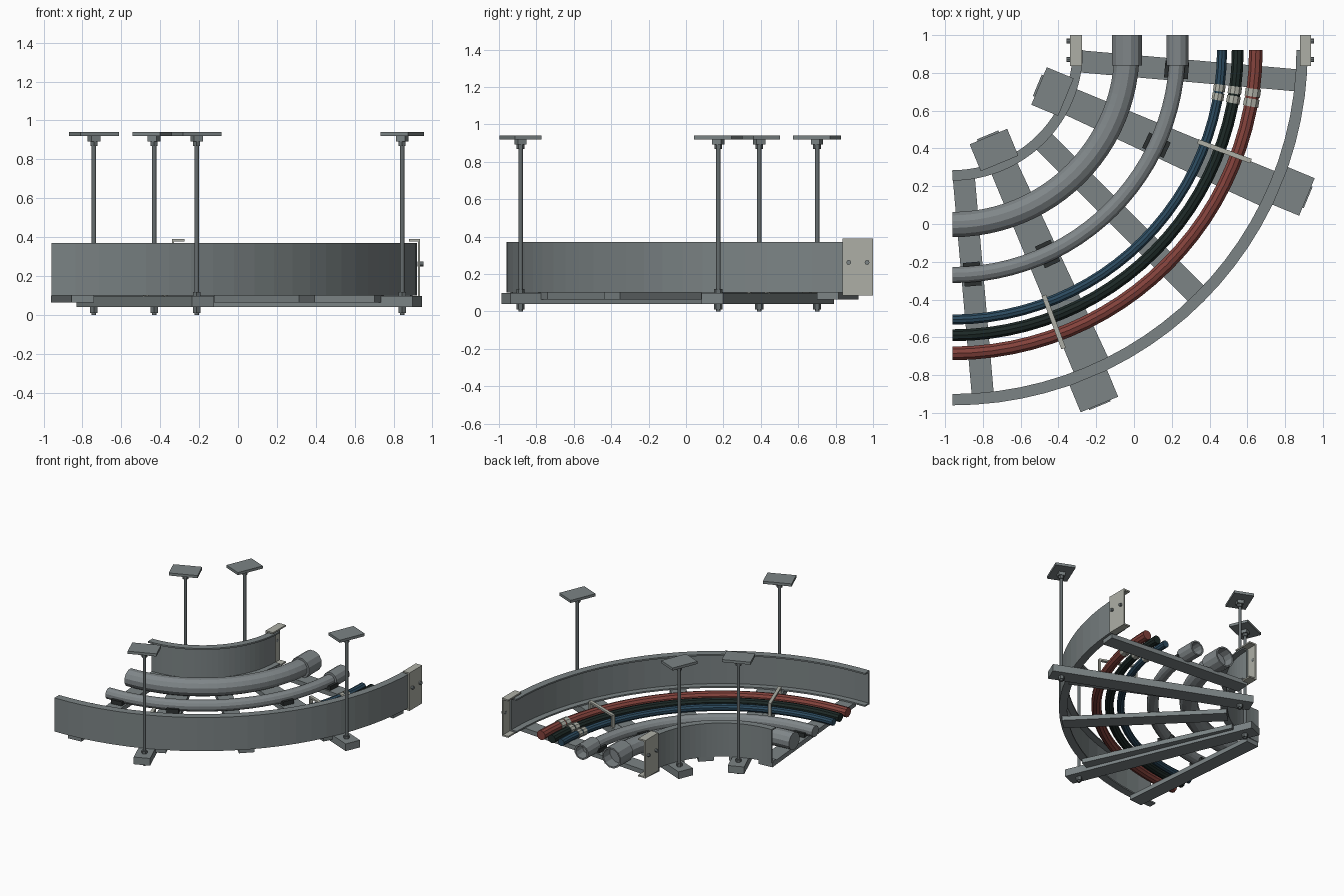
import bpy, bmesh, math
from mathutils import Matrix, Vector

if "Cube" in bpy.data.objects:
    bpy.data.objects.remove(bpy.data.objects["Cube"])

CX, CY = -0.96, 0.92          # centre of the bend
QUARTER = math.pi / 2


def material(name, rgb):
    m = bpy.data.materials.new(name)
    m.diffuse_color = (*rgb, 1)
    m.use_nodes = True
    m.node_tree.nodes["Principled BSDF"].inputs["Base Color"].default_value = m.diffuse_color
    return m


STEEL = material("steel", (0.20, 0.23, 0.235))
CONDUIT = material("conduit_grey", (0.215, 0.24, 0.25))
ROD = material("rod_grey", (0.13, 0.15, 0.155))
PALE = material("pale_zinc", (0.42, 0.43, 0.38))
BLUE = material("cable_blue", (0.025, 0.07, 0.115))
BLACK = material("cable_black", (0.012, 0.022, 0.02))
RED = material("cable_red", (0.23, 0.055, 0.045))
DARK = material("clamp_dark", (0.025, 0.03, 0.03))


def finish(name, bm, mat, smooth=None):
    bmesh.ops.recalc_face_normals(bm, faces=bm.faces)
    me = bpy.data.meshes.new(name)
    bm.to_mesh(me)
    bm.free()
    ob = bpy.data.objects.new(name, me)
    bpy.context.collection.objects.link(ob)
    me.materials.append(mat)
    if smooth:
        bpy.context.view_layer.objects.active = ob
        ob.select_set(True)
        bpy.ops.object.shade_smooth_by_angle(angle=math.radians(smooth))
        ob.select_set(False)
    return ob


def polar(r, phi, z=0):
    return Vector((CX + r * math.cos(phi), CY - r * math.sin(phi), z))


def skin(name, rings, mat, smooth=None):
    """Join closed rings of points into a capped solid."""
    bm = bmesh.new()
    rows = [[bm.verts.new(p) for p in ring] for ring in rings]
    n = len(rows[0])
    for a, b in zip(rows, rows[1:]):
        for i in range(n):
            j = (i + 1) % n
            bm.faces.new((a[i], a[j], b[j], b[i]))
    bm.faces.new(rows[0])
    bm.faces.new(rows[-1][::-1])
    return finish(name, bm, mat, smooth)


def sweep(name, profile, mat, a0=0, a1=QUARTER, n=24, smooth=None):
    """Sweep an (r, z) profile round the bend."""
    return skin(name, [[polar(r, a0 + (a1 - a0) * k / n, z) for r, z in profile]
                       for k in range(n + 1)], mat, smooth)


def circle(r, z, rad, sides):
    return [(r + rad * math.cos(2 * math.pi * (i + .5) / sides),
             z + rad * math.sin(2 * math.pi * (i + .5) / sides)) for i in range(sides)]


def channel(back, lip, z0, z1, t=0.012):
    """C profile: upright web at back, flanges reaching to lip."""
    s = t if lip > back else -t
    return [(back, z0), (lip, z0), (lip, z0 + t), (back + s, z0 + t),
            (back + s, z1 - t), (lip, z1 - t), (lip, z1), (back, z1)]


def radial_box(name, phi, r0, r1, width, z0, z1, mat):
    bm = bmesh.new()
    m = (Matrix.Translation(polar((r0 + r1) / 2, phi, (z0 + z1) / 2))
         @ Matrix.Rotation(-phi, 4, 'Z')
         @ Matrix.Diagonal((r1 - r0, width, z1 - z0, 1)))
    bmesh.ops.create_cube(bm, size=1, matrix=m)
    return finish(name, bm, mat)


def cylinder(name, centre, rad, length, sides, mat, axis='Z', smooth=None):
    bm = bmesh.new()
    rot = Matrix.Rotation(QUARTER, 4, 'Y') if axis == 'X' else Matrix()
    bmesh.ops.create_cone(bm, cap_ends=True, segments=sides, radius1=rad, radius2=rad,
                          depth=length, matrix=Matrix.Translation(centre) @ rot)
    return finish(name, bm, mat, smooth)


# Curved side rails
sweep("outer_rail", channel(1.88, 1.82, 0.10, 0.37), STEEL)
sweep("inner_rail", channel(0.635, 0.69, 0.10, 0.37), STEEL)

# Splice plates and their bolts at the rail ends
for side, back, lip, out in (("outer", 0.937, 0.88, 1), ("inner", -0.34, -0.275, -1)):
    prof = channel(back, lip, 0.085, 0.39)
    skin(side + "_splice_plate", [[(x, y, z) for x, z in prof] for y in (0.837, 1.0)], PALE)
    for y in (0.87, 0.968):
        cylinder(side + "_splice_bolt", (back + out * 0.002, y, 0.262), 0.013, 0.03, 8,
                 STEEL, 'X')

# Rungs across the tray
for deg in (5, 25, 45, 65, 85):
    radial_box("rung", math.radians(deg), 0.64, 1.86, 0.117, 0.065, 0.101, STEEL)

# Support struts with hanger rods, nuts and ceiling plates
for deg in (22.5, 67.5):
    phi = math.radians(deg)
    radial_box("support_strut", phi, 0.485, 2.037, 0.122, 0.04, 0.098, STEEL)
    for r in (0.572, 1.953):
        p = polar(r, phi)
        cylinder("hanger_rod", p + Vector((0, 0, 0.465)), 0.0125, 0.93, 10, ROD, smooth=40)
        cylinder("lower_nut", p + Vector((0, 0, 0.026)), 0.022, 0.03, 6, ROD)
        cylinder("strut_nut", p + Vector((0, 0, 0.108)), 0.022, 0.022, 6, ROD)
        cylinder("upper_nut", p + Vector((0, 0, 0.884)), 0.021, 0.03, 6, ROD)
        radial_box("rod_coupling", phi, r - 0.025, r + 0.025, 0.05, 0.892, 0.92, STEEL)
        radial_box("ceiling_plate", phi, r - 0.077, r + 0.077, 0.215, 0.919, 0.94, STEEL)

# Conduits with hollow sockets at the back end
for name, r, rad, sock in (("large_conduit", 0.923, 0.069, 0.083),
                           ("small_conduit", 1.19, 0.044, 0.061)):
    z = 0.1 + rad
    sweep(name, circle(r, z, rad, 12), CONDUIT)
    bm = bmesh.new()
    rings = []
    for y, q in ((0.84, rad * 0.95), (0.84, sock), (1.0, sock), (1.0, sock - 0.012),
                 (0.9, sock - 0.012)):
        rings.append([bm.verts.new((CX + x, y, h)) for x, h in circle(r, z, q, 12)])
    for a, b in zip(rings, rings[1:]):
        for i in range(12):
            bm.faces.new((a[i], a[(i + 1) % 12], b[(i + 1) % 12], b[i]))
    bm.faces.new(rings[0])
    bm.faces.new(rings[-1])
    finish(name + "_socket", bm, CONDUIT)

# Clamps holding the small conduit
for deg in (5, 25, 65, 85):
    radial_box("conduit_clamp", math.radians(deg), 1.127, 1.253, 0.09, 0.1, 0.135, DARK)

# Cables with pale marker bands
for name, r, rad, mat in (("blue_cable", 1.426, 0.028, BLUE),
                          ("black_cable", 1.509, 0.033, BLACK),
                          ("red_cable", 1.605, 0.038, RED)):
    sweep(name, circle(r, 0.1 + rad, rad, 10), mat)
    for deg in (7.3, 9.2):
        sweep("marker_band", circle(r, 0.1 + rad, rad + 0.005, 10), PALE,
              math.radians(deg), math.radians(deg + 1.5), 1)

# Cable hold-down brackets
for deg in (20.4, 69.6):
    phi = math.radians(deg)
    radial_box("holddown_bar", phi, 1.385, 1.685, 0.025, 0.186, 0.2, PALE)
    for r in (1.385, 1.671):
        radial_box("holddown_leg", phi, r, r + 0.014, 0.025, 0.095, 0.19, PALE)
